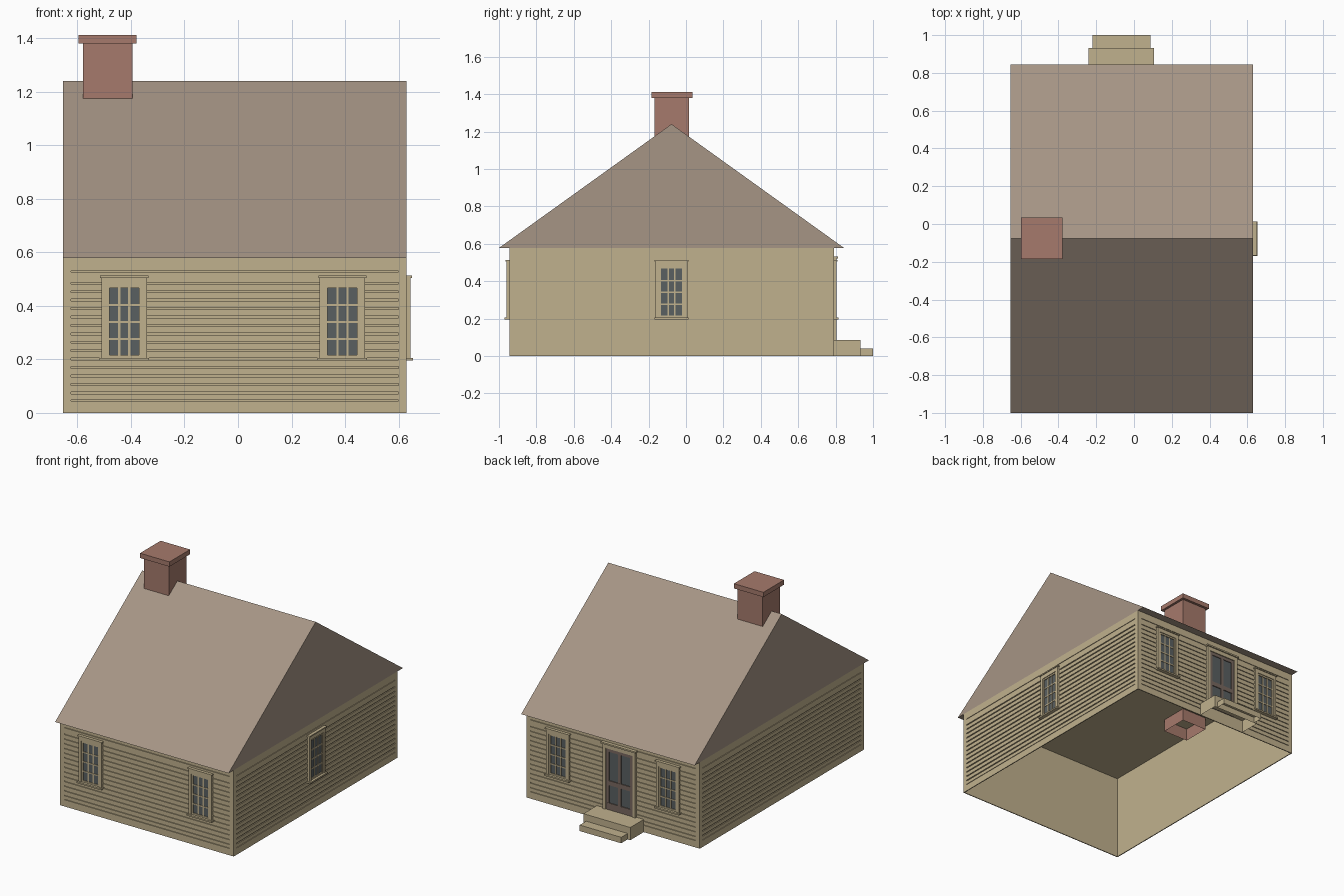
import bpy
import bmesh
from mathutils import Vector

cube = bpy.data.objects.get("Cube")
if cube:
    bpy.data.objects.remove(cube)


def material(name, rgb):
    m = bpy.data.materials.new(name)
    m.use_nodes = True
    m.diffuse_color = (*rgb, 1)
    m.node_tree.nodes["Principled BSDF"].inputs["Base Color"].default_value = (*rgb, 1)
    return m


TAN = material("tan_paint", (0.53, 0.44, 0.27))
ROOF = material("brown_shingle", (0.38, 0.30, 0.235))
BRICK = material("red_brick", (0.38, 0.195, 0.15))
GLASS = material("grey_glass", (0.10, 0.115, 0.12))
DOOR = material("door_brown", (0.19, 0.14, 0.115))

X0, X1, Y0, Y1 = -0.655, 0.63, -0.945, 0.79
CX, CY = (X0 + X1) / 2, (Y0 + Y1) / 2
WALL_TOP = 0.578
SKIN = 0.006  # thickness of boards and trim


def finish(name, bm, mat):
    bmesh.ops.recalc_face_normals(bm, faces=bm.faces)
    mesh = bpy.data.meshes.new(name)
    bm.to_mesh(mesh)
    bm.free()
    mesh.materials.append(mat)
    obj = bpy.data.objects.new(name, mesh)
    bpy.context.collection.objects.link(obj)
    return obj


class Side:
    """Local frame of a wall: u along it, d outward from its face, z up."""

    def __init__(self, name, centre, along, out, width):
        self.name, self.half = name, width / 2
        self.centre, self.along, self.out = Vector(centre), Vector(along), Vector(out)

    def point(self, u, d, z):
        return self.centre + self.along * u + self.out * d + Vector((0, 0, z))


WORLD = Side("world", (0, 0, 0), (1, 0, 0), (0, 1, 0), 0)


def boxes(name, side, items, mat, open_bottom=False):
    """One object from boxes (u0, u1, d0, d1, z0, z1)."""
    bm = bmesh.new()
    for u0, u1, d0, d1, z0, z1 in items:
        rings = []
        for z in (z0, z1):
            rings.append([bm.verts.new(side.point(u, d, z))
                          for u, d in ((u0, d0), (u1, d0), (u1, d1), (u0, d1))])
        low, high = rings
        bm.faces.new(high)
        if not open_bottom:
            bm.faces.new(low)
        for i in range(4):
            j = (i + 1) % 4
            bm.faces.new((low[i], low[j], high[j], high[i]))
    return finish(name, bm, mat)


def ring(u0, u1, z0, z1, w, d0, d1):
    """Four boxes forming a rectangular frame of width w."""
    return [(u0, u0 + w, d0, d1, z0, z1), (u1 - w, u1, d0, d1, z0, z1),
            (u0 + w, u1 - w, d0, d1, z0, z0 + w), (u0 + w, u1 - w, d0, d1, z1 - w, z1)]


def siding(side):
    """Corner boards, base and frieze, with grooved boards between."""
    h, c = side.half, 0.03
    boxes(side.name + "_trim", side, [
        (-h, -h + c, -SKIN, 0, 0, WALL_TOP), (h - c, h, -SKIN, 0, 0, WALL_TOP),
        (-h + c, h - c, -SKIN, 0, 0, 0.045),
        (-h + c, h - c, -SKIN, 0, 0.53, WALL_TOP)], TAN)
    edges = [0.045] + [0.075 + 0.0315 * i for i in range(14)] + [0.53]
    gap = 0.0035
    boxes(side.name + "_clapboards", side,
          [(-h + c, h - c, -SKIN, 0, a + gap, b - gap)
           for a, b in zip(edges, edges[1:])], TAN)


def window(side, u, label):
    name = side.name + "_" + label + "_window"
    z0, z1 = 0.205, 0.505
    gw, gz0, gz1 = 0.056, 0.213, 0.467
    boxes(name + "_glass", side, [(u - gw, u + gw, 0, 0.003, gz0, gz1)], GLASS)
    # casing, header board, sill and cap
    boxes(name + "_casing", side, [
        (u - 0.085, u - 0.066, -SKIN, 0.014, z0, z1),
        (u + 0.066, u + 0.085, -SKIN, 0.014, z0, z1),
        (u - 0.066, u + 0.066, -SKIN, 0.014, 0.478, z1),
        (u - 0.092, u + 0.092, -SKIN, 0.025, 0.195, z0),
        (u - 0.09, u + 0.09, -SKIN, 0.02, z1, 0.513)], TAN)
    # sash and glazing bars
    bars = ring(u - 0.066, u + 0.066, z0, 0.478, 0.0105, 0, 0.009)
    for i in (1, 2):
        x = u - gw + 2 * gw * i / 3
        bars.append((x - 0.004, x + 0.004, 0, 0.006, gz0, gz1))
    for i in (1, 2, 3):
        z = gz0 + (gz1 - gz0) * i / 4
        bars.append((u - gw, u + gw, 0, 0.0065, z - 0.004, z + 0.004))
    boxes(name + "_sash", side, bars, TAN)


# Walls: an open-bottomed shell with a ceiling
boxes("wall_shell", WORLD, [(X0 + SKIN, X1 - SKIN, Y0 + SKIN, Y1 - SKIN, 0, WALL_TOP - 0.004)],
      TAN, open_bottom=True)
front = Side("front", (CX, Y0, 0), (1, 0, 0), (0, -1, 0), X1 - X0)
back = Side("back", (CX, Y1, 0), (-1, 0, 0), (0, 1, 0), X1 - X0)
left = Side("left", (X1, CY, 0), (0, 1, 0), (1, 0, 0), Y1 - Y0)
right = Side("right", (X0, CY, 0), (0, -1, 0), (-1, 0, 0), Y1 - Y0)
for s in (front, back, left, right):
    siding(s)

# Windows
for s in (front, back):
    for label, x in (("left", 0.39), ("right", -0.425)):
        window(s, (x - CX) * s.along.x, label)
window(left, 0, "middle")

# Roof: solid gable prism
bm = bmesh.new()
profile = ((-1.0, WALL_TOP), (0.845, WALL_TOP), (-0.0775, 1.24))
ends = [[bm.verts.new((x, y, z)) for y, z in profile] for x in (X0, X1)]
for end in ends:
    bm.faces.new(end)
for i in range(3):
    j = (i + 1) % 3
    bm.faces.new((ends[0][i], ends[0][j], ends[1][j], ends[1][i]))
finish("roof", bm, ROOF)

# Chimney: open flue below, solid cap on top
boxes("chimney_stack", WORLD, [(-0.58, -0.395, -0.168, 0.017, 0.49, 1.38)], BRICK, open_bottom=True)
boxes("chimney_cap", WORLD, [(-0.597, -0.379, -0.184, 0.034, 1.38, 1.412)], BRICK)

# Door with casing, stiles and four panes
du = -(-0.065 - CX)
dz0, dz1 = 0.085, 0.495
boxes("door_panes", back, [(du - 0.095, du + 0.095, 0, 0.003, dz0, dz1)], GLASS)
boxes("door_casing", back, [
    (du - 0.122, du - 0.1, -SKIN, 0.014, dz0, dz1),
    (du + 0.1, du + 0.122, -SKIN, 0.014, dz0, dz1),
    (du - 0.122, du + 0.122, -SKIN, 0.014, dz1, 0.522),
    (du - 0.13, du + 0.13, -SKIN, 0.022, 0.522, 0.532)], TAN)
boxes("door_frame", back, ring(du - 0.1, du + 0.1, dz0, dz1, 0.022, 0, 0.008) + [
    (du - 0.011, du + 0.011, 0, 0.008, dz0, dz1),
    (du - 0.1, du + 0.1, 0, 0.0085, dz0, 0.13),
    (du - 0.1, du + 0.1, 0, 0.0085, 0.25, 0.28)], DOOR)

# Back steps
boxes("upper_step", WORLD, [(-0.24, 0.107, Y1, 0.932, 0, 0.085)], TAN, open_bottom=True)
boxes("lower_step", WORLD, [(-0.22, 0.087, 0.932, 1.0, 0, 0.04)], TAN, open_bottom=True)
